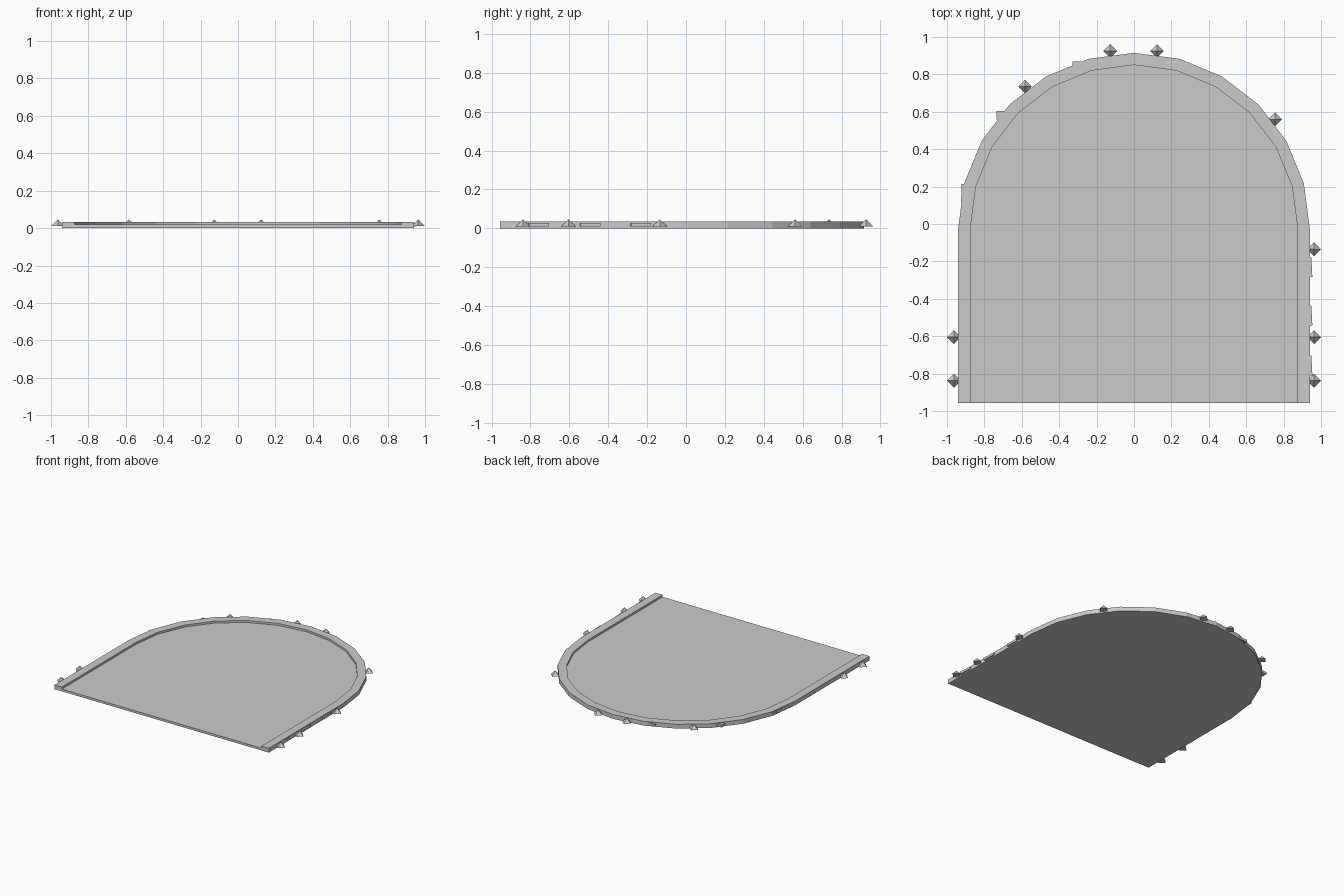
import bpy, bmesh, math

if "Cube" in bpy.data.objects:
    bpy.data.objects.remove(bpy.data.objects["Cube"])

CY, FRONT = -0.025, -0.957


def arch(r):
    """Arched outline: straight sides and a 12-segment round back."""
    pts = [(r, FRONT)]
    pts += [(r * math.cos(math.pi * i / 12), CY + r * math.sin(math.pi * i / 12))
            for i in range(13)]
    return pts + [(-r, FRONT)]


def prism(name, outline, z0, z1):
    bm = bmesh.new()
    face = bm.faces.new([bm.verts.new((x, y, z0)) for x, y in outline])
    ext = bmesh.ops.extrude_face_region(bm, geom=[face])
    for v in ext["geom"]:
        if isinstance(v, bmesh.types.BMVert):
            v.co.z = z1
    bmesh.ops.recalc_face_normals(bm, faces=bm.faces)
    me = bpy.data.meshes.new(name)
    bm.to_mesh(me)
    bm.free()
    ob = bpy.data.objects.new(name, me)
    bpy.context.collection.objects.link(ob)
    return ob


# Floor slab and raised rim
prism("floor", arch(0.875), 0.0, 0.018)
prism("rim", arch(0.94) + arch(0.875)[::-1], 0.0, 0.034)

# Small pyramid rocks around the edge
rocks = [(-0.963, -0.605), (-0.963, -0.838), (0.963, -0.135), (0.963, -0.605),
         (0.963, -0.838), (0.755, 0.56), (0.123, 0.925), (-0.127, 0.925),
         (-0.583, 0.735)]
for x, y in rocks:
    bpy.ops.mesh.primitive_cone_add(vertices=4, radius1=0.037, depth=0.036,
                                    location=(x, y, 0.028))
    bpy.context.object.name = "edge_rock"

# Thin blocks poking out of the rim: x, y, width, length, turn in degrees
blocks = [(0.936, -0.232, 0.03, 0.105, 3), (0.936, -0.492, 0.03, 0.105, 3),
          (0.936, -0.757, 0.03, 0.105, 3), (-0.908, 0.162, 0.03, 0.105, -2),
          (-0.845, 0.31, 0.03, 0.08, -20), (-0.71, 0.582, 0.05, 0.045, 0),
          (-0.30, 0.855, 0.06, 0.03, 0)]
for x, y, w, l, a in blocks:
    bpy.ops.mesh.primitive_cube_add(size=1, location=(x, y, 0.018),
                                    rotation=(0, 0, math.radians(a)))
    ob = bpy.context.object
    ob.name = "edge_block"
    ob.scale = (w, l, 0.018)
